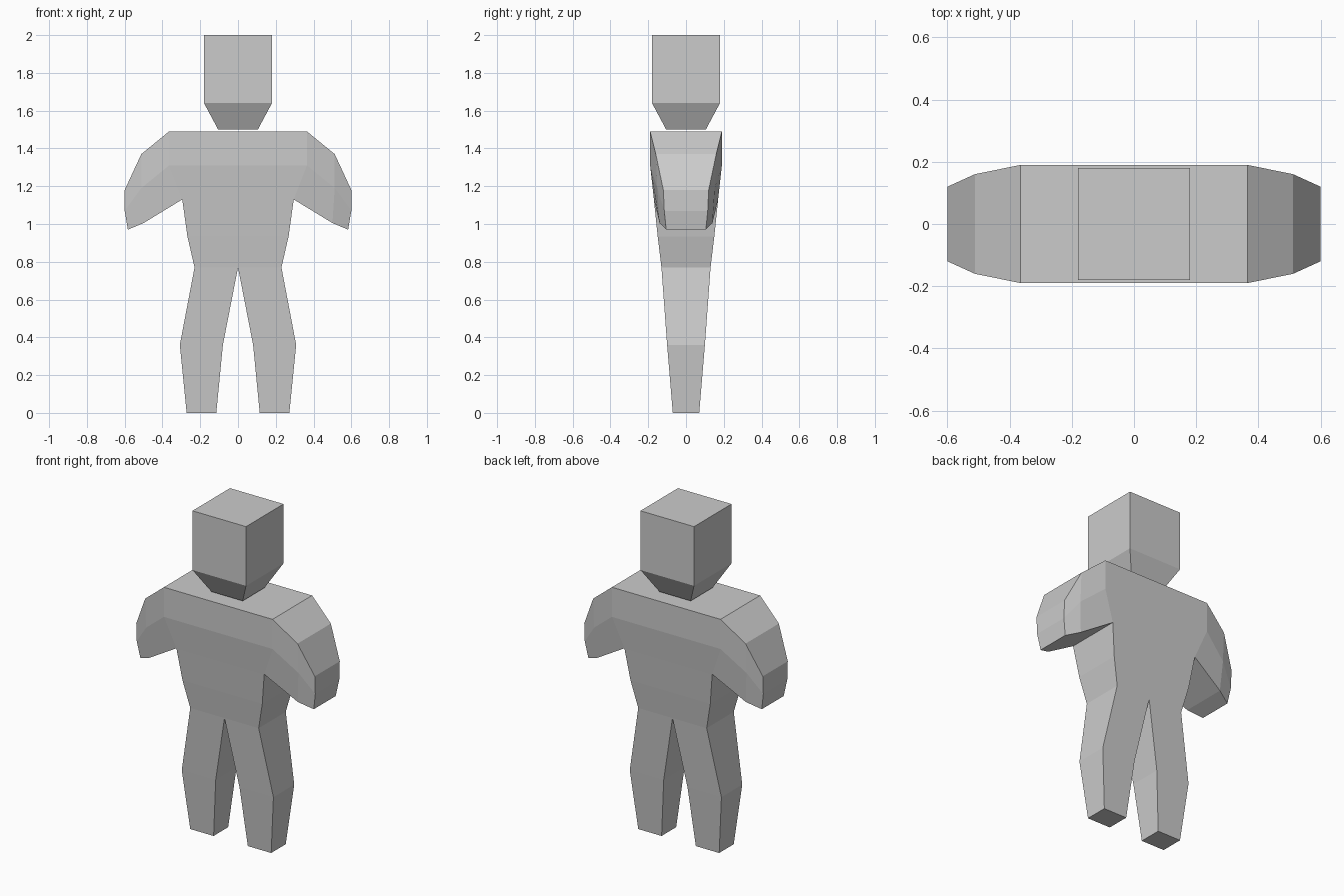
import bpy

if "Cube" in bpy.data.objects:
    bpy.data.objects.remove(bpy.data.objects["Cube"])

def make_object(name, verts, faces):
    mesh = bpy.data.meshes.new(name)
    mesh.from_pydata(verts, [], faces)
    mesh.update()
    obj = bpy.data.objects.new(name, mesh)
    bpy.context.collection.objects.link(obj)
    return obj

def half_relief(name, strips):
    """Front outline strips of (x, z, half depth) rows -> mirrored solid."""
    points, cells = [], []

    def index(p):
        if p not in points:
            points.append(p)
        return points.index(p)

    for strip in strips:
        rows = [[index(p) for p in row] for row in strip]
        for r, s in zip(rows, rows[1:]):
            for i in range(len(r) - 1):
                cells.append((r[i], s[i], s[i + 1], r[i + 1]))
    n = len(points)
    verts = [(x, -d, z) for x, z, d in points] + [(x, d, z) for x, z, d in points]
    faces = cells + [tuple(i + n for i in reversed(c)) for c in cells]
    # close the rim, leaving the centre plane open for the mirror
    edges = {(c[k], c[(k + 1) % 4]) for c in cells for k in range(4)}
    for a, b in sorted(edges):
        if (b, a) not in edges and not points[a][0] == points[b][0] == 0:
            faces.append((b, a, a + n, b + n))
    obj = make_object(name, verts, faces)
    mirror = obj.modifiers.new("mirror", 'MIRROR')
    mirror.use_clip = True
    return obj

# Body: torso, leg and arm share their joining points
side = [(0.365, 1.49, 0.19), (0.365, 1.31, 0.19), (0.295, 1.13, 0.17),
        (0.268, 0.935, 0.15), (0.23, 0.77, 0.13)]
torso = [[(0, z, d), (x, z, d)] for x, z, d in side]
leg = [torso[-1],
       [(0.08, 0.36, 0.10), (0.308, 0.36, 0.10)],
       [(0.115, 0, 0.07), (0.272, 0, 0.07)]]
shoulder = side[:3]
elbow = [(0.512, 1.37, 0.16), (0.512, 1.19, 0.152), (0.50, 1.005, 0.14)]
hand = [(0.60, 1.18, 0.12), (0.60, 1.07, 0.115), (0.583, 0.97, 0.105)]
arm = [list(row) for row in zip(shoulder, elbow, hand)]
half_relief("body", [torso, leg, arm])

# Head: cube with a tapered jaw
corners = [(-1, -1), (1, -1), (1, 1), (-1, 1)]
verts = [(x * w, y * w, z) for w, z in ((0.105, 1.5), (0.18, 1.64), (0.18, 2.0))
         for x, y in corners]
faces = [(3, 2, 1, 0), (8, 9, 10, 11)]
for base in (0, 4):
    for i in range(4):
        j = (i + 1) % 4
        faces.append((base + i, base + j, base + 4 + j, base + 4 + i))
make_object("head", verts, faces)
